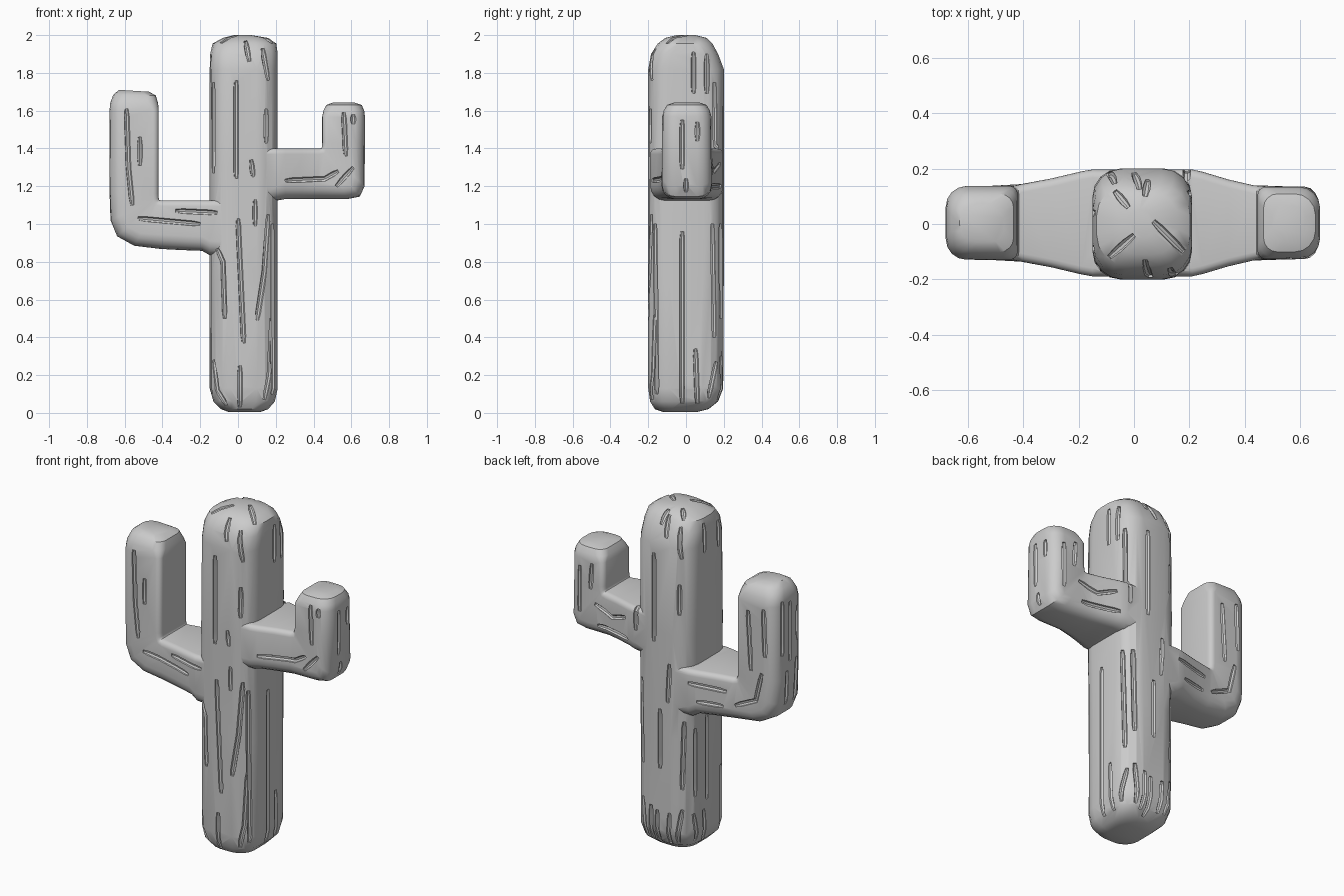
import bpy, bmesh
from math import cos, sin, pi
from mathutils import Vector
from mathutils.bvhtree import BVHTree


def add_loft(bm, rings):
    vs = [[bm.verts.new(p) for p in r] for r in rings]
    n = len(vs[0])
    for a, b in zip(vs, vs[1:]):
        for i in range(n):
            j = (i + 1) % n
            bm.faces.new((a[i], a[j], b[j], b[i]))
    bm.faces.new(vs[0][::-1])
    bm.faces.new(vs[-1])


def finish(name, bm):
    bmesh.ops.recalc_face_normals(bm, faces=bm.faces[:])
    me = bpy.data.meshes.new(name)
    bm.to_mesh(me)
    bm.free()
    ob = bpy.data.objects.new(name, me)
    bpy.context.collection.objects.link(ob)
    return ob


def loft(name, rings):
    bm = bmesh.new()
    add_loft(bm, rings)
    return finish(name, bm)


def rounded(u0, u1, v0, v1, r0, r1, seg=4):
    """Rounded rectangle; r0 rounds the u0 corners, r1 the u1 corners."""
    pts = []
    for k, (u, v, r, su, sv) in enumerate(((u1, v1, r1, -1, -1), (u0, v1, r0, 1, -1),
                                           (u0, v0, r0, 1, 1), (u1, v0, r1, -1, 1))):
        for i in range(seg + 1):
            a = (k + i / seg) * pi / 2
            pts.append((u + su * r + r * cos(a), v + sv * r + r * sin(a)))
    return pts


def boolean(ob, cutter, op):
    m = ob.modifiers.new(op.title(), 'BOOLEAN')
    m.operation, m.solver, m.object = op, 'EXACT', cutter
    m.use_self = True
    bpy.context.view_layer.objects.active = ob
    bpy.ops.object.modifier_apply(modifier=m.name)
    bpy.data.objects.remove(cutter)


# Trunk: z, x0, x1, y0, y1, corner radius
trunk_rows = [
    (0.005, -0.05, 0.12, -0.12, 0.06, 0.07), (0.02, -0.09, 0.16, -0.165, 0.12, 0.09),
    (0.06, -0.13, 0.195, -0.19, 0.17, 0.10), (0.13, -0.15, 0.21, -0.2, 0.197, 0.11),
    (0.7, -0.15, 0.21, -0.2, 0.2, 0.11), (1.3, -0.15, 0.21, -0.2, 0.2, 0.10),
    (1.82, -0.15, 0.21, -0.2, 0.2, 0.11), (1.90, -0.147, 0.21, -0.185, 0.17, 0.11),
    (1.955, -0.135, 0.203, -0.15, 0.14, 0.11), (1.985, -0.08, 0.16, -0.11, 0.11, 0.09),
    (2.0, -0.02, 0.07, -0.05, 0.05, 0.04)]
body = loft("cactus", [[(x, y, z) for x, y in rounded(x0, x1, y0, y1, r, r)]
                       for z, x0, x1, y0, y1, r in trunk_rows])


# Arms: sections given as outer point, inner point (x, z), half depth
def arm(name, rows):
    rings = []
    for ax, az, bx, bz, d in rows:
        w = ((bx - ax) ** 2 + (bz - az) ** 2) ** 0.5
        inner_r = 0.05 if d < 0.125 else 0.03
        rings.append([(ax + (bx - ax) * u / w, v + 0.004, az + (bz - az) * u / w)
                      for u, v in rounded(0, w, -d, d, min(0.075, w * .4), inner_r)])
    return loft(name, rings)


left_arm = arm("left_arm", [
    (0.0, 0.83, 0.0, 1.125, 0.193), (-0.15, 0.835, -0.15, 1.125, 0.193),
    (-0.19, 0.858, -0.19, 1.125, 0.186), (-0.30, 0.862, -0.30, 1.125, 0.16),
    (-0.41, 0.868, -0.405, 1.125, 0.14), (-0.55, 0.885, -0.416, 1.127, 0.134),
    (-0.64, 0.935, -0.418, 1.13, 0.133), (-0.675, 1.02, -0.42, 1.14, 0.133),
    (-0.68, 1.16, -0.42, 1.16, 0.133), (-0.68, 1.60, -0.42, 1.60, 0.133),
    (-0.677, 1.64, -0.423, 1.64, 0.124), (-0.66, 1.685, -0.435, 1.68, 0.105),
    (-0.63, 1.71, -0.47, 1.70, 0.07)])
right_arm = arm("right_arm", [
    (0.05, 1.12, 0.05, 1.40, 0.193), (0.21, 1.125, 0.21, 1.40, 0.193),
    (0.25, 1.132, 0.25, 1.40, 0.184), (0.34, 1.132, 0.34, 1.40, 0.157),
    (0.43, 1.132, 0.43, 1.40, 0.136), (0.58, 1.132, 0.442, 1.402, 0.132),
    (0.645, 1.145, 0.444, 1.405, 0.131), (0.67, 1.20, 0.445, 1.415, 0.131),
    (0.672, 1.43, 0.446, 1.43, 0.131), (0.672, 1.57, 0.446, 1.57, 0.130),
    (0.668, 1.60, 0.452, 1.60, 0.122), (0.655, 1.63, 0.468, 1.63, 0.105),
    (0.62, 1.642, 0.50, 1.642, 0.07)])
boolean(body, left_arm, 'UNION')
boolean(body, right_arm, 'UNION')

# Grooves: short paths drawn in a view and projected onto the surface
views = {
    "front": (lambda a, b: (a, -3, b), (0, 1, 0)), "back": (lambda a, b: (a, 3, b), (0, -1, 0)),
    "right": (lambda a, b: (3, a, b), (-1, 0, 0)), "left": (lambda a, b: (-3, a, b), (1, 0, 0)),
    "top": (lambda a, b: (a, b, 3), (0, 0, -1))}
tree = BVHTree.FromObject(body, bpy.context.evaluated_depsgraph_get())
cut = bmesh.new()


def groove(view, keys):
    place, direction = views[view]
    axis = Vector(direction)
    keys = [Vector(k) for k in keys]
    path = []
    for a, b in zip(keys, keys[1:]):
        steps = max(3, int((b - a).length / 0.035))
        path += [a.lerp(b, i / steps) for i in range(steps)]
    path.append(keys[-1])
    hits = [tree.ray_cast(Vector(place(p.x, p.y)), axis)[0] for p in path]
    hits = [h for h in hits if h]
    if len(hits) < 3:
        return
    rings = []
    for i, h in enumerate(hits):
        tan = (hits[min(i + 1, len(hits) - 1)] - hits[max(i - 1, 0)]).normalized()
        side = tan.cross(axis).normalized()
        up = side.cross(tan)
        r = 0.009 if i in (0, len(hits) - 1) else 0.014
        rings.append([h + side * r * cos(k * pi / 4 + .2) + up * r * sin(k * pi / 4 + .2)
                      for k in range(8)])
    add_loft(cut, rings)


# Trunk grooves, front; straight ones also serve the back, mirrored about the trunk
trunk_straight = [
    (-.01, 1.76, -.01, 1.24), (-.13, 1.75, -.13, 1.27), (.04, 1.97, .06, 1.86),
    (.13, 1.93, .16, 1.76), (.15, 1.61, .15, 1.43), (.09, 1.13, .09, .99), (.01, .25, .01, .03)]
for x0, z0, x1, z1 in trunk_straight:
    groove("front", [(x0, z0), (x1, z1)])
    groove("back", [(.06 - x0, z0), (.06 - x1, z1)])
for keys in [[(.07, 1.34), (.08, 1.25)], [(0, 1.03), (.01, .8), (.03, .37)],
             [(.16, 1.05), (.14, .75), (.1, .49)], [(-.11, .87), (-.08, .8), (-.07, .5)],
             [(.18, .52), (.165, .2), (.14, .07)], [(-.13, .28), (-.11, .12), (-.06, .04)]]:
    groove("front", keys)
for keys in [[(-.03, 1.1), (-.02, .9)], [(.03, .85), (.03, .5)], [(.16, 1), (.15, .5)],
             [(-.11, .8), (-.1, .4)], [(.15, .3), (.13, .07)], [(.09, .27), (.09, .05)],
             [(-.03, .25), (-.02, .06)], [(-.1, .28), (-.07, .07)]]:
    groove("back", keys)

# Arm grooves, front and back
for keys in [[(-.59, 1.61), (-.58, 1.3), (-.56, 1.1)], [(-.52, 1.46), (-.52, 1.31)],
             [(-.53, 1.03), (-.2, 1)], [(-.33, 1.07), (-.11, 1.06)],
             [(.25, 1.23), (.46, 1.24), (.53, 1.28)], [(.56, 1.59), (.57, 1.36)],
             [(.61, 1.58), (.61, 1.53)], [(.52, 1.2), (.61, 1.3)]]:
    groove("front", keys)
for keys in [[(-.15, 1.05), (-.37, 1.04)], [(-.2, .95), (-.35, .95)],
             [(-.42, .97), (-.55, 1.03), (-.59, 1.2)], [(-.5, 1.55), (-.52, 1.2)],
             [(-.6, 1.58), (-.61, 1.3)], [(.25, 1.2), (.48, 1.2)],
             [(.27, 1.32), (.38, 1.28), (.5, 1.32)], [(.52, 1.55), (.53, 1.4)],
             [(.6, 1.52), (.6, 1.25)]]:
    groove("back", keys)

# Side grooves: y, top z, y, bottom z
for y0, z0, y1, z1 in [
        (-.02, .96, -.02, .05), (-.165, 1, -.155, .1), (.14, 1, .15, .4), (.05, .34, .06, .05),
        (.16, .27, .12, .08), (.04, 1.91, .04, 1.69), (.11, 1.9, .11, 1.69),
        (-.02, 1.55, -.02, 1.29), (.06, 1.54, .06, 1.44), (0, 1.24, 0, 1.17)]:
    groove("right", [(y0, z0), (y1, z1)])
for y0, z0, y1, z1 in [
        (.02, .8, .02, .3), (.12, .75, .12, .35), (-.12, .45, -.12, .1), (.05, .25, .03, .04),
        (.13, .25, .1, .08), (0, 1.6, 0, 1.25), (-.07, 1.55, -.07, 1.35), (.07, 1.62, .07, 1.3),
        (.03, 1.2, .03, 1), (-.06, 1.25, -.05, 1), (.04, 1.93, .04, 1.76), (-.09, 1.9, -.09, 1.75)]:
    groove("left", [(y0, z0), (y1, z1)])

# Crown grooves
for x0, y0, x1, y1 in [(.07, .01, .18, -.1), (0, -.04, -.09, -.12),
                       (-.07, .12, -.02, .06), (.05, .16, .04, .1)]:
    groove("top", [(x0, y0), (x1, y1)])

cutter = finish("groove_cutter", cut)
cutter.hide_render = True
boolean(body, cutter, 'DIFFERENCE')

bpy.ops.object.select_all(action='DESELECT')
body.select_set(True)
bpy.context.view_layer.objects.active = body
bpy.ops.object.shade_smooth_by_angle(angle=0.6)
